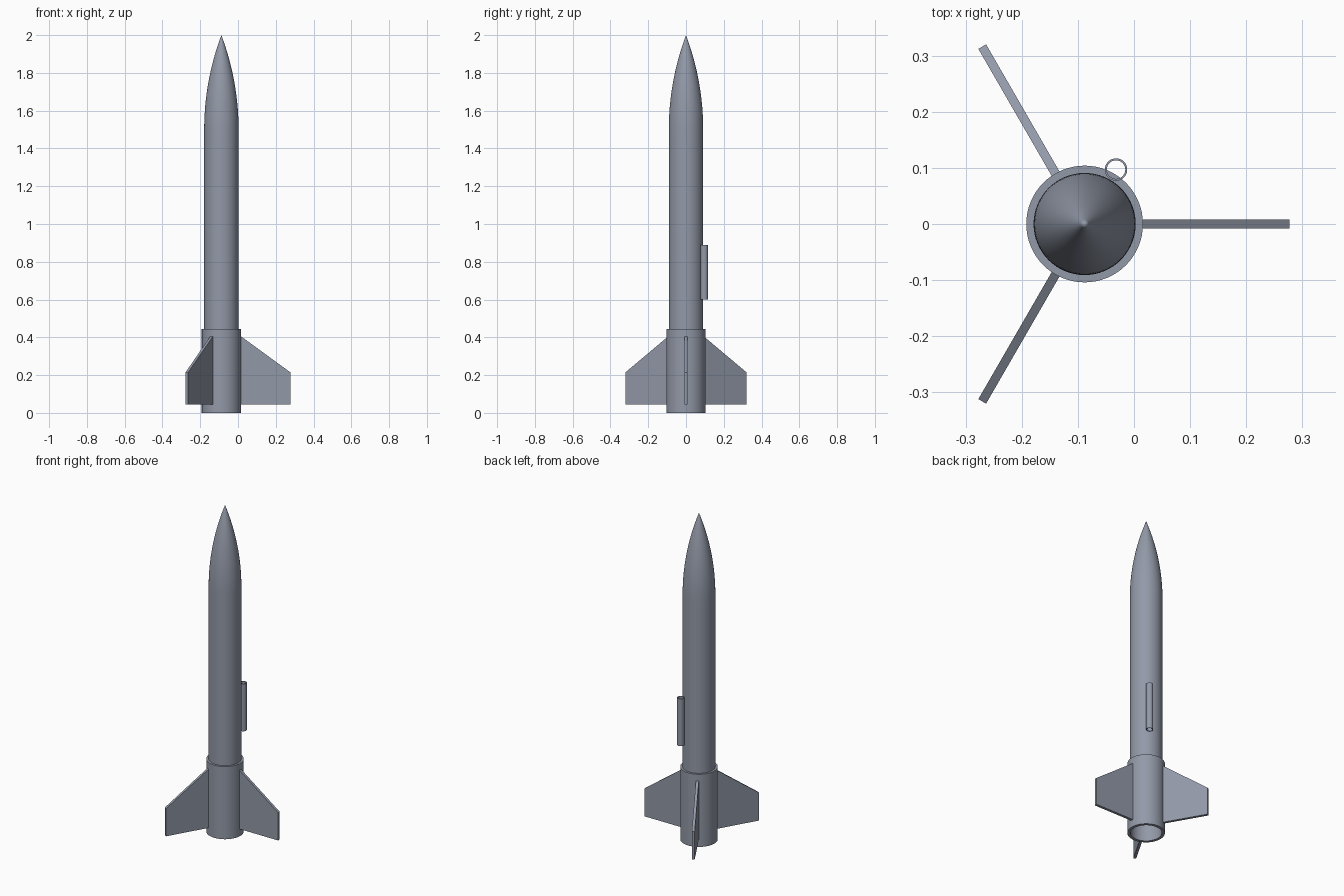
import bpy, bmesh
from math import sqrt, pi, cos, sin, radians
from mathutils import Vector, Matrix

cube = bpy.data.objects.get("Cube")
if cube:
    bpy.data.objects.remove(cube, do_unlink=True)

AXIS_X = -0.088          # rocket axis
TUBE_R, SLEEVE_R = 0.091, 0.104
NOSE_BASE, TOP = 1.5, 2.0

grey = bpy.data.materials.new("blue_grey")
grey.use_nodes = True
colour = (0.29, 0.32, 0.39, 1)
grey.diffuse_color = colour
grey.node_tree.nodes["Principled BSDF"].inputs["Base Color"].default_value = colour


def finish(name, bm, smooth=True):
    bmesh.ops.remove_doubles(bm, verts=bm.verts, dist=1e-5)
    bmesh.ops.recalc_face_normals(bm, faces=bm.faces)
    mesh = bpy.data.meshes.new(name)
    bm.to_mesh(mesh)
    bm.free()
    mesh.materials.append(grey)
    obj = bpy.data.objects.new(name, mesh)
    bpy.context.collection.objects.link(obj)
    if smooth:
        bpy.ops.object.select_all(action='DESELECT')
        obj.select_set(True)
        bpy.context.view_layer.objects.active = obj
        bpy.ops.object.shade_smooth_by_angle(angle=radians(30))
    return obj


def lathe(name, profile, centre, sides=64):
    """Spin a closed (radius, height) profile about a vertical axis."""
    bm = bmesh.new()
    verts = [bm.verts.new((r, 0, z)) for r, z in profile]
    edges = [bm.edges.new((a, b)) for a, b in zip(verts, verts[1:] + verts[:1])]
    bmesh.ops.spin(bm, geom=verts + edges, cent=(0, 0, 0), axis=(0, 0, 1),
                   angle=2 * pi, steps=sides)
    bmesh.ops.remove_doubles(bm, verts=bm.verts, dist=1e-5)
    # the closing edge of a solid profile collapses onto the axis
    loose = [e for e in bm.edges if not e.link_faces]
    bmesh.ops.delete(bm, geom=loose, context='EDGES')
    bmesh.ops.translate(bm, verts=bm.verts, vec=(*centre, 0))
    return finish(name, bm)


def pipe(name, outer, inner, low, high, centre, sides=64):
    return lathe(name, [(outer, low), (outer, high), (inner, high), (inner, low)],
                 centre, sides)


axis = (AXIS_X, 0)

# Body tube and the wider tail sleeve around it
pipe("body_tube", TUBE_R, 0.087, 0, NOSE_BASE, axis)
pipe("tail_sleeve", SLEEVE_R, TUBE_R, 0, 0.445, axis)

# Nose cone: tangent ogive
length = TOP - NOSE_BASE
rho = (TUBE_R ** 2 + length ** 2) / (2 * TUBE_R)
ogive = [(0, NOSE_BASE)]
for i in range(25):
    h = length * i / 24
    ogive.append((max(0, sqrt(rho ** 2 - h ** 2) + TUBE_R - rho), NOSE_BASE + h))
lathe("nose_cone", ogive, axis)

# Launch lug: thin pipe against the tube
reach = TUBE_R + 0.021
pipe("launch_lug", 0.02, 0.0165, 0.6, 0.89,
     (AXIS_X + reach * cos(pi / 3), reach * sin(pi / 3)), 32)

# Three swept fins
outline = [(0.1, 0.045), (0.365, 0.045), (0.365, 0.215), (0.1, 0.408)]
thick = 0.016
for i in range(3):
    bm = bmesh.new()
    face = bm.faces.new([bm.verts.new((r, -thick / 2, z)) for r, z in outline])
    grown = bmesh.ops.extrude_face_region(bm, geom=[face])["geom"]
    bmesh.ops.translate(bm, vec=(0, thick, 0),
                        verts=[v for v in grown if isinstance(v, bmesh.types.BMVert)])
    place = Matrix.Translation(Vector((AXIS_X, 0, 0))) @ Matrix.Rotation(i * 2 * pi / 3, 4, 'Z')
    bmesh.ops.transform(bm, matrix=place, verts=bm.verts)
    if not any(f.normal.length and len(f.verts) == 4 for f in bm.faces):
        bm.normal_update()
    finish(f"fin_{i + 1}", bm, smooth=False)
